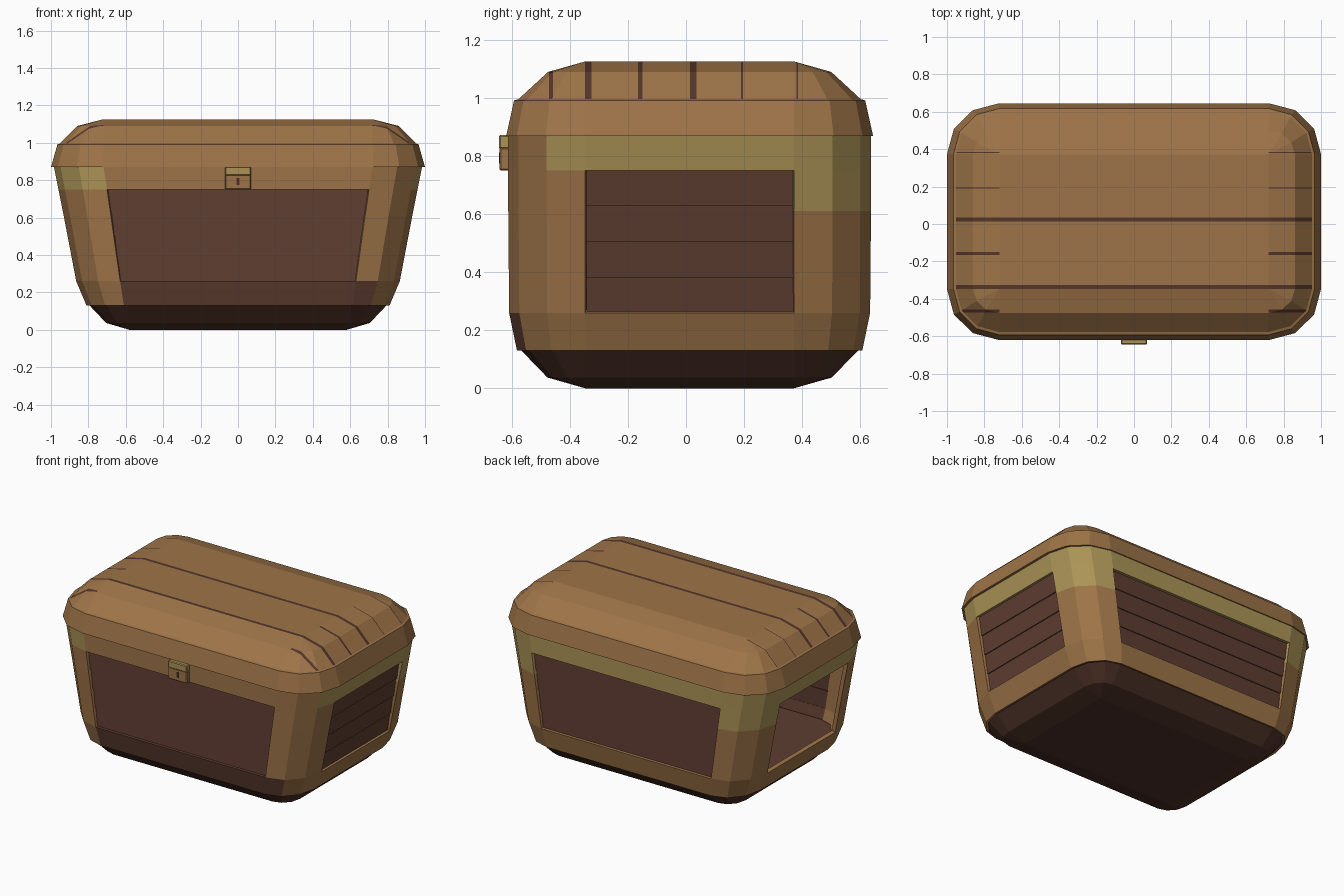
import bpy, bmesh, math
from mathutils import Vector

if "Cube" in bpy.data.objects:
    bpy.data.objects.remove(bpy.data.objects["Cube"])

CY = 0.0125  # depth centre of the chest (the latch sticks out in front)


def material(name, rgb):
    m = bpy.data.materials.new(name)
    lin = [((c / 255 + 0.055) / 1.055) ** 2.4 for c in rgb]
    m.diffuse_color = (*lin, 1)
    m.use_nodes = True
    m.node_tree.nodes["Principled BSDF"].inputs["Base Color"].default_value = m.diffuse_color
    return m


BROWN = material("brown wood", (158, 116, 72))
GOLD = material("dull gold", (172, 148, 87))
PANEL = material("dark plank", (94, 61, 49))
BASE = material("dark base", (78, 49, 39))
GROOVE = material("groove", (84, 54, 44))


def finish(name, bm, mats, thickness=0):
    me = bpy.data.meshes.new(name)
    bm.to_mesh(me)
    bm.free()
    for m in mats:
        me.materials.append(m)
    ob = bpy.data.objects.new(name, me)
    bpy.context.collection.objects.link(ob)
    if thickness:
        mod = ob.modifiers.new("thickness", 'SOLIDIFY')
        mod.thickness = thickness
        mod.offset = -1
    return ob


def ring(bm, z, cx, rx, ry, cy=0.36):
    """Rounded rectangle with three flat segments per corner."""
    pts = []
    for q, (sx, sy) in enumerate([(1, 1), (-1, 1), (-1, -1), (1, -1)]):
        for k in range(4):
            a = math.radians(90 * q + 30 * k)
            pts.append(bm.verts.new((sx * cx + rx * math.cos(a),
                                     CY + sy * cy + ry * math.sin(a), z)))
    return pts


def loft(bm, levels, rule=lambda i, j: 0):
    """Skin the levels; rule gives a material index, or None for an opening."""
    rings = [ring(bm, *lv) for lv in levels]
    for i in range(len(rings) - 1):
        for j in range(16):
            mat = rule(i, j)
            if mat is None:
                continue
            n = (j + 1) % 16
            f = bm.faces.new((rings[i][j], rings[i][n], rings[i + 1][n], rings[i + 1][j]))
            f.material_index = mat
    return rings


# Base: dark tub with rounded lower edge
bm = bmesh.new()
rings = loft(bm, [(0, 0.58, 0, 0), (0.037, 0.59, 0.115, 0.13), (0.132, 0.605, 0.19, 0.222)])
bm.faces.new(rings[0][::-1])
bm.faces.new(rings[-1])
bmesh.ops.remove_doubles(bm, verts=bm.verts, dist=1e-5)
finish("base", bm, [BASE])

# Frame: rails and rounded corner posts, gold trim around the upper edge
BACK, LEFT, FRONT, RIGHT = 3, 7, 11, 15


def frame_rule(i, j):
    if i in (1, 2) and j in (BACK, LEFT, FRONT, RIGHT):
        return None                                   # window openings
    if i == 0 and j in (FRONT, FRONT + 1):
        return 2                                      # dark front lower rail
    if i == 3 and j not in (FRONT, FRONT + 1, FRONT + 2):
        return 1                                      # gold upper band
    if i == 2 and j < 7:
        return 1                                      # longer gold on rear posts
    return 0


bm = bmesh.new()
loft(bm, [(0.13, 0.61, 0.20, 0.235), (0.26, 0.63, 0.235, 0.262), (0.61, 0.68, 0.252, 0.265),
          (0.75, 0.70, 0.26, 0.265), (0.875, 0.72, 0.265, 0.265)], frame_rule)
finish("frame", bm, [BROWN, GOLD, PANEL], 0.025)

# Floor inside the chest
bm = bmesh.new()
bm.faces.new(ring(bm, 0.2, 0.61, 0.18, 0.21))
finish("floor", bm, [PANEL])


# Plank panels set into the openings, each plank slightly tilted
def panel(name, bottom, top, normal, planks=4):
    normal = Vector(normal)
    b0, b1, t0, t1 = (Vector(p) - normal * 0.02 for p in bottom + top)
    bm = bmesh.new()
    verts = []
    for k in range(planks):
        for f, out in ((k / planks, 0.006), ((k + 1) / planks, 0)):
            verts.append([bm.verts.new(p.lerp(q, f) + normal * out)
                          for p, q in ((b0, t0), (b1, t1))])
    for lo, hi in zip(verts, verts[1:]):
        bm.faces.new((lo[0], lo[1], hi[1], hi[0]))
    finish(name, bm, [PANEL], 0.008)


E = 0.004  # gap beside the planks
for name, s in (("front_panel", 1), ("back_panel", -1)):
    y0, y1 = CY - s * 0.622, CY - s * 0.625
    panel(name, [(-s * (0.63 - E), y0, 0.255), (s * (0.63 - E), y0, 0.255)],
          [(-s * (0.70 - E), y1, 0.755), (s * (0.70 - E), y1, 0.755)], (0, -s, 0))
panel("right_panel", [(0.865, CY - 0.36 + E, 0.255), (0.865, CY + 0.36, 0.255)],
      [(0.96, CY - 0.36 + E, 0.755), (0.96, CY + 0.36, 0.755)], (1, 0, 0))

# Lid: straight rim, small ledge, domed top with plank grooves
bm = bmesh.new()
rings = loft(bm, [(0.87, 0.725, 0.275, 0.272), (0.992, 0.72, 0.245, 0.245),
                  (0.996, 0.72, 0.232, 0.23), (1.09, 0.72, 0.14, 0.128), (1.126, 0.72, 0, 0)])
bm.faces.new(rings[0][::-1])
bm.faces.new(rings[-1])
bmesh.ops.remove_doubles(bm, verts=bm.verts, dist=1e-5)
# y position, width, whether the groove runs the full length
grooves = [(-0.465, 0.014, False), (-0.337, 0.022, True), (-0.158, 0.016, False),
           (0.025, 0.022, True), (0.193, 0.006, False), (0.383, 0.006, False)]
cuts = [((0, y + s * w / 2, 0), (0, 1, 0)) for y, w, _ in grooves for s in (-1, 1)]
cuts += [((s * 0.72, 0, 0), (1, 0, 0)) for s in (-1, 1)]
for co, no in cuts:
    bmesh.ops.bisect_plane(bm, geom=bm.verts[:] + bm.edges[:] + bm.faces[:],
                           plane_co=co, plane_no=no)
for f in bm.faces:
    c = f.calc_center_median()
    for y, w, full in grooves:
        if abs(c.y - y) < w / 2 and c.z > 1.0 and (full or abs(c.x) > 0.721):
            f.material_index = 1
finish("lid", bm, [BROWN, GROOVE])


# Latch: two-tone plate with a keyhole
def box(name, lo, hi, mat, bevel=0.0):
    bm = bmesh.new()
    bmesh.ops.create_cube(bm, size=1)
    for v in bm.verts:
        v.co = [(a + b) / 2 + c * (b - a) for a, b, c in zip(lo, hi, v.co)]
    if bevel:
        bmesh.ops.bevel(bm, geom=bm.edges[:], offset=bevel, segments=1, affect='EDGES')
    finish(name, bm, [mat])


box("latch_lower", (-0.07, -0.643, 0.75), (0.07, -0.605, 0.83), BROWN, 0.005)
box("latch_upper", (-0.07, -0.645, 0.825), (0.07, -0.605, 0.872), GOLD, 0.005)
box("keyhole", (-0.007, -0.645, 0.775), (0.007, -0.64, 0.812), BASE)
